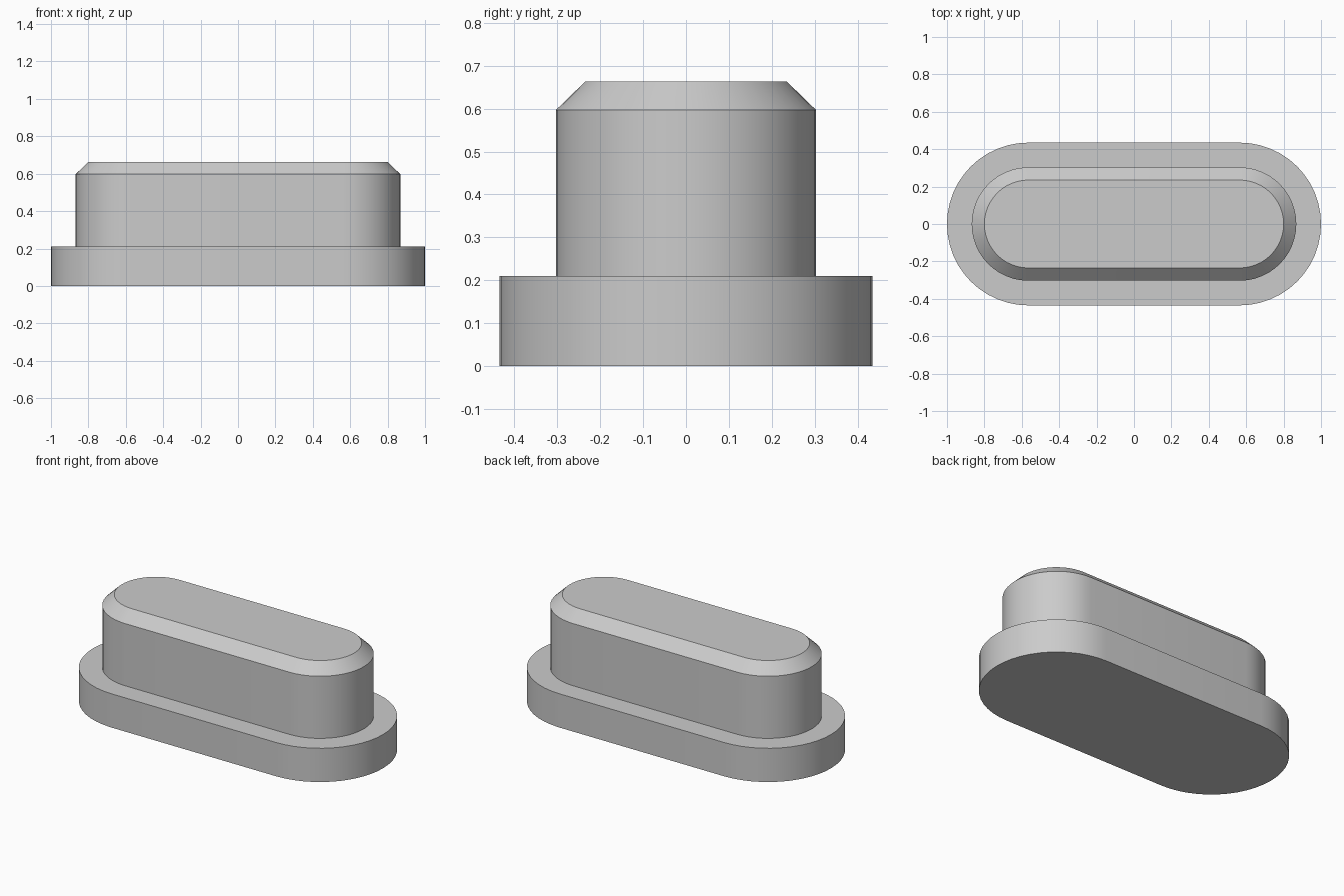
import bpy, bmesh, math

SEGMENTS = 24        # facets on each rounded end
STRAIGHT = 0.565     # half length of the straight sides

cube = bpy.data.objects.get("Cube")
if cube:
    bpy.data.objects.remove(cube, do_unlink=True)

# Single grey finish
grey = bpy.data.materials.new("plain_grey")
grey.use_nodes = True
colour = (0.6, 0.6, 0.6, 1)
grey.diffuse_color = colour
grey.node_tree.nodes["Principled BSDF"].inputs["Base Color"].default_value = colour


def slot_ring(bm, radius, z):
    """Outline of a slot with two rounded ends, counter-clockwise from above."""
    ring = []
    for side, start in ((1, -math.pi / 2), (-1, math.pi / 2)):
        for i in range(SEGMENTS + 1):
            a = start + math.pi * i / SEGMENTS
            ring.append(bm.verts.new((side * STRAIGHT + radius * math.cos(a),
                                      radius * math.sin(a), z)))
    return ring


# Stepped solid: flange, upright body and chamfered crown as (radius, height)
profile = [(0.435, 0), (0.435, 0.21), (0.303, 0.21), (0.303, 0.597), (0.235, 0.663)]
bm = bmesh.new()
rings = [slot_ring(bm, r, z) for r, z in profile]
for low, high in zip(rings, rings[1:]):
    for i in range(len(low)):
        j = (i + 1) % len(low)
        bm.faces.new((low[i], low[j], high[j], high[i]))
bm.faces.new(list(reversed(rings[0])))
bm.faces.new(rings[-1])

mesh = bpy.data.meshes.new("flanged_plug")
bm.to_mesh(mesh)
bm.free()
mesh.materials.append(grey)
plug = bpy.data.objects.new("flanged_plug", mesh)
bpy.context.collection.objects.link(plug)

# Smooth rounded ends, crisp steps
bpy.ops.object.select_all(action='DESELECT')
plug.select_set(True)
bpy.context.view_layer.objects.active = plug
bpy.ops.object.shade_smooth_by_angle(angle=math.radians(30))
